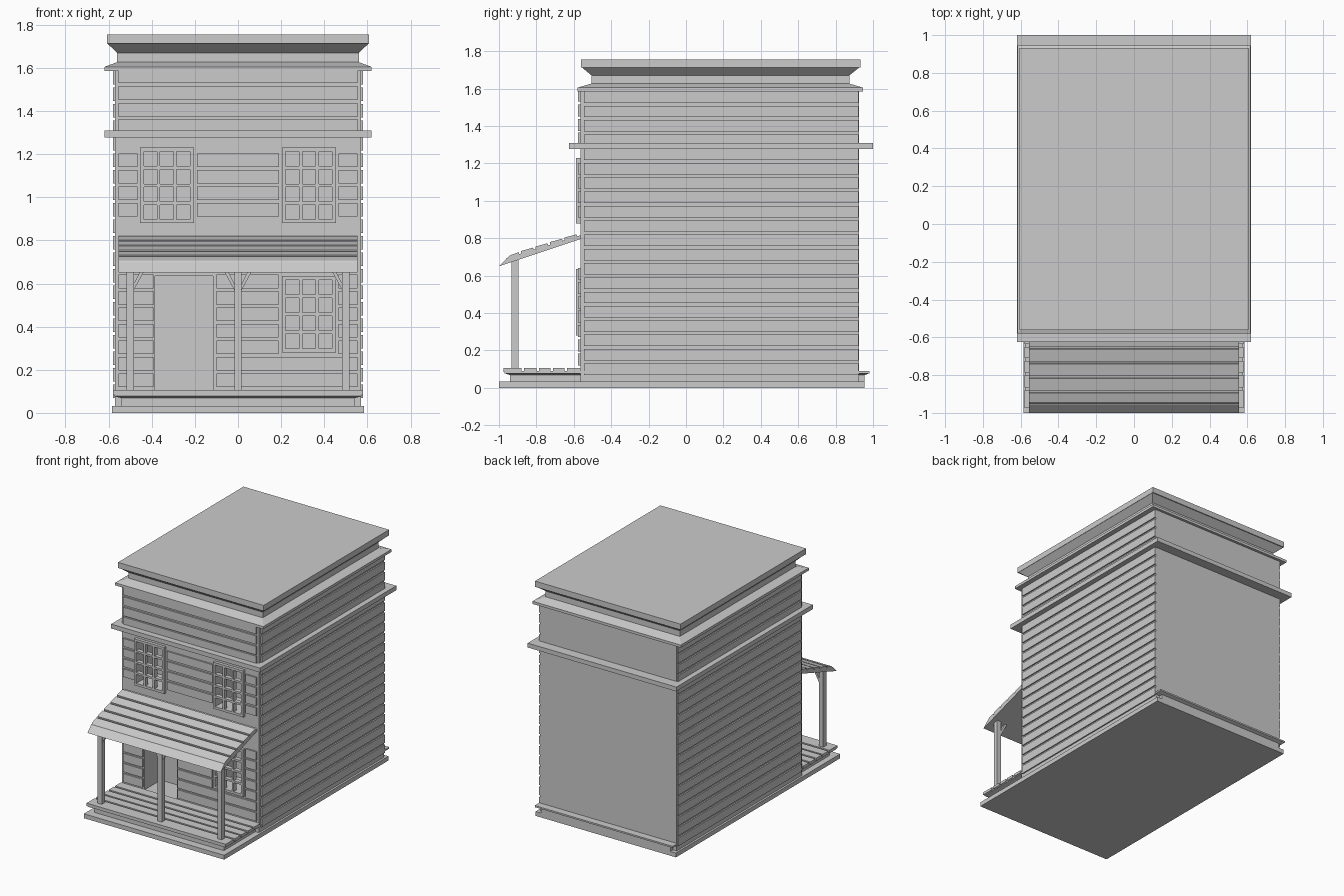
import bpy, bmesh
from mathutils import Vector

if "Cube" in bpy.data.objects:
    bpy.data.objects.remove(bpy.data.objects["Cube"])


def mesh_object(name, bm):
    bmesh.ops.recalc_face_normals(bm, faces=bm.faces)
    me = bpy.data.meshes.new(name)
    bm.to_mesh(me)
    bm.free()
    ob = bpy.data.objects.new(name, me)
    bpy.context.collection.objects.link(ob)
    return ob


def add_box(bm, x0, x1, y0, y1, z0, z1):
    vs = bmesh.ops.create_cube(bm, size=1)["verts"]
    for v in vs:
        v.co = Vector((x1 if v.co.x > 0 else x0,
                       y1 if v.co.y > 0 else y0,
                       z1 if v.co.z > 0 else z0))


def boxes(name, specs):
    bm = bmesh.new()
    for s in specs:
        add_box(bm, *s)
    return mesh_object(name, bm)


def stack(name, rings):
    """Closed moulding from rectangular rings (half_x, y0, y1, z)."""
    bm = bmesh.new()
    loops = [[bm.verts.new(p) for p in ((-x, a, z), (x, a, z), (x, b, z), (-x, b, z))]
             for x, a, b, z in rings]
    for lo, hi in zip(loops, loops[1:]):
        for i in range(4):
            j = (i + 1) % 4
            bm.faces.new((lo[i], lo[j], hi[j], hi[i]))
    bm.faces.new(loops[0])
    bm.faces.new(loops[-1])
    return mesh_object(name, bm)


def add_prism(bm, pts, a, b, axis):
    """Extrude a 2D profile along x (profile y,z) or y (profile x,z)."""
    put = (lambda p, t: (t, p[0], p[1])) if axis == "x" else (lambda p, t: (p[0], t, p[1]))
    lo = [bm.verts.new(put(p, a)) for p in pts]
    hi = [bm.verts.new(put(p, b)) for p in pts]
    n = len(pts)
    for i in range(n):
        j = (i + 1) % n
        bm.faces.new((lo[i], lo[j], hi[j], hi[i]))
    bm.faces.new(lo)
    bm.faces.new(hi)


# Foundation slab, plinth and flared floor edge
boxes("foundation", [(-.585, .585, -1, .955, 0, .033)])
stack("plinth", [(.54, -.94, .955, .03), (.54, -.94, .955, .068),
                 (.575, -.97, .98, .078), (.575, -.97, .98, .09)])

# Porch floor boards
edges = [(-.975, -.88), (-.865, -.8), (-.787, -.725), (-.71, -.65), (-.635, -.565)]
boxes("porch_boards", [(-.58, .58, a, b, .085, .105) for a, b in edges])

# Main body with door and window recesses
body = boxes("house_body", [(-.57, .57, -.565, .925, .03, 1.6)])
windows = [(-.455, -.205, .88, 1.23), (.203, .455, .88, 1.23), (.203, .455, .28, .635)]
door = (-.385, -.115, .1, .635)
holes = [(x0 + .015, x1 - .015, -.7, -.37, z0 + .015, z1 - .015) for x0, x1, z0, z1 in windows]
holes.append((door[0], door[1], -.7, -.37, door[2], door[3]))
cutter = boxes("recess_cutter", holes)
cutter.hide_render = True
cutter.hide_set(True)
mod = body.modifiers.new("recesses", "BOOLEAN")
mod.object = cutter
mod.operation = "DIFFERENCE"
mod.solver = "EXACT"
bpy.context.view_layer.update()
dg = bpy.context.evaluated_depsgraph_get()
cut = bpy.data.meshes.new_from_object(body.evaluated_get(dg))
body.modifiers.clear()
body.data = cut
bpy.data.objects.remove(cutter)

# Window frames with glazing bars, three by four panes
for n, (x0, x1, z0, z1) in enumerate(windows):
    parts = []
    ya, yb = -.588, -.555
    pw, ph, bar, edge = .062, .07, .015, .018
    sx = (x1 - x0 - edge * 2 + bar) / 3
    sz = (z1 - z0 - edge * 2 + bar) / 4
    parts += [(x0, x0 + edge, ya, yb, z0, z1), (x1 - edge, x1, ya, yb, z0, z1),
              (x0, x1, ya, yb, z0, z0 + edge), (x0, x1, ya, yb, z1 - edge, z1)]
    for i in (1, 2):
        x = x0 + edge + i * sx
        parts.append((x - bar, x, ya, yb, z0 + edge, z1 - edge))
    for i in (1, 2, 3):
        z = z0 + edge + i * sz
        parts.append((x0 + edge, x1 - edge, ya, yb, z - bar, z))
    boxes(f"window_frame_{n + 1}", parts)

# Side cladding boards
for side, s in (("left", -1), ("right", 1)):
    xs = sorted((s * .56, s * .58))
    boxes(f"{side}_cladding", [(*xs, -.545, .922, .07 + k * .0765, .131 + k * .0765)
                               for k in range(20)])

# Front cladding boards, broken around openings
front = []
for k in range(4):
    z = 1.141 - k * .0765
    for a, b in ((-.555, -.465), (-.19, .19), (.465, .555)):
        front.append((a, b, -.577, -.555, z, z + .061))
for k in range(7):
    z = .119 + k * .0765
    spans = [(-.555, -.393), (-.1, .187), (.467, .555)]
    if k < 2:
        spans = [(-.555, -.393), (-.1, .555)]
    for a, b in spans:
        front.append((a, b, -.577, -.555, z, z + .064))
for z in (1.3, 1.373, 1.452, 1.53):
    front.append((-.555, .555, -.577, -.555, z, z + .064))
boxes("front_cladding", front)

# Band and cornice
boxes("band", [(-.62, .62, -.625, 1.0, 1.277, 1.31)])
stack("cornice", [(.618, -.58, .945, 1.585), (.618, -.58, .945, 1.605),
                  (.56, -.505, .873, 1.627), (.56, -.505, .873, 1.67),
                  (.605, -.555, .925, 1.712)])
boxes("roof_cap", [(-.607, .607, -.562, .932, 1.712, 1.755)])

# Porch posts with diagonal braces
boxes("porch_posts", [(x - .017, x + .017, -.932, -.895, .1, .705) for x in (-.5, 0, .5)])
bm = bmesh.new()
for x, s in ((-.5, 1), (0, -1), (0, 1), (.5, -1)):
    add_prism(bm, [(x + s * .012, .56), (x + s * .012, .59), (x + s * .06, .685),
                   (x + s * .08, .685)], -.925, -.902, "y")
mesh_object("porch_braces", bm)

# Awning: sloped slab with angled front edge and boards laid on top
z_top = lambda y: .695 + (y + .955) * .12 / .39
bm = bmesh.new()
add_prism(bm, [(-1, .65), (-.957, z_top(-.957)), (-.55, z_top(-.55)), (-.55, .8)],
          -.555, .555, "x")
mesh_object("awning", bm)
bm = bmesh.new()
for k in range(5):
    a = -.957 + k * .0775
    b = a + .066
    add_prism(bm, [(a, z_top(a) - .005), (b, z_top(b) - .005),
                   (b - .004, z_top(b) + .011), (a + (.014 if k == 0 else -.004), z_top(a) + .013)],
              -.555, .555, "x")
mesh_object("awning_boards", bm)
